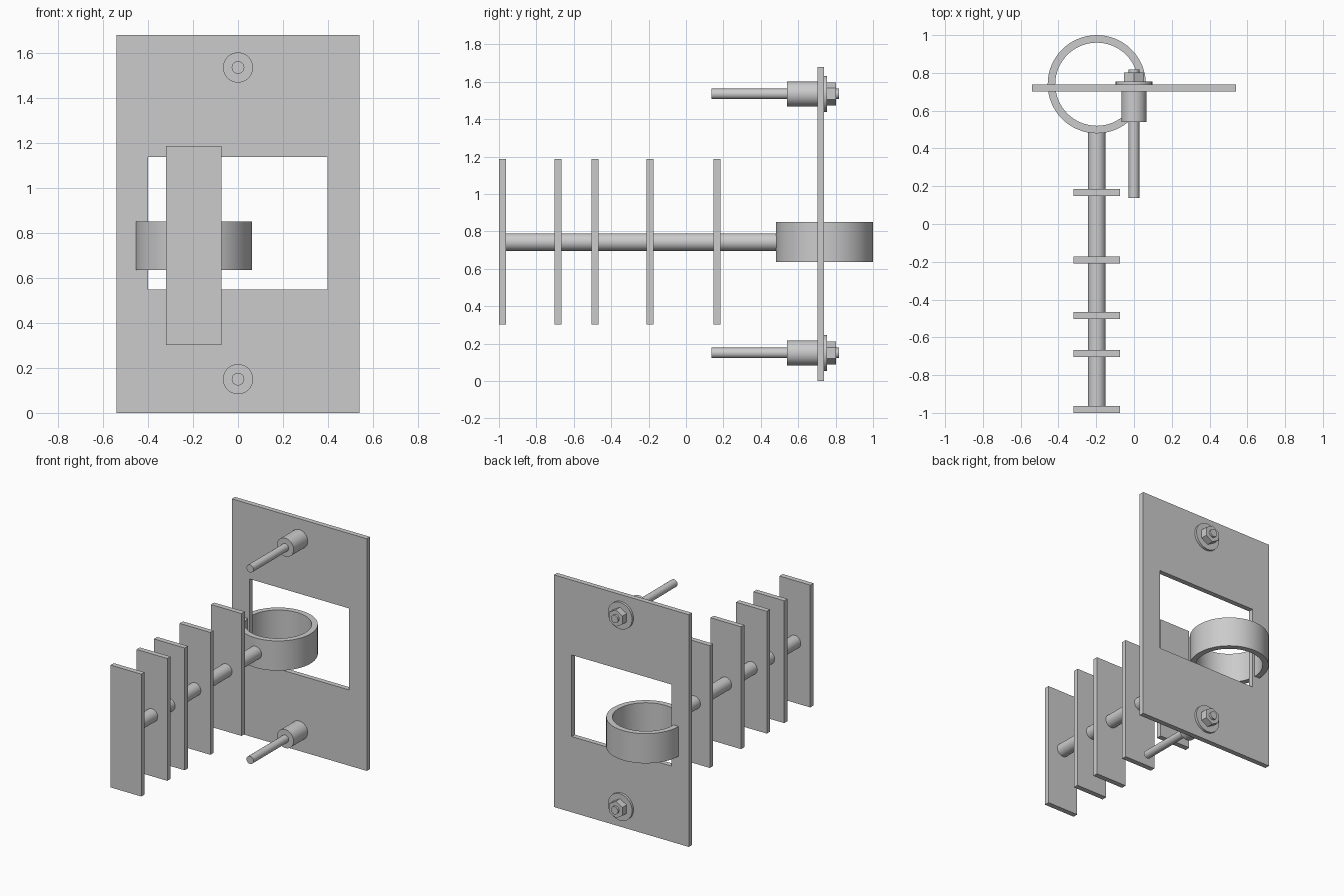
import bpy, bmesh
from math import pi
from mathutils import Matrix

if "Cube" in bpy.data.objects:
    bpy.data.objects.remove(bpy.data.objects["Cube"])


def finish(bm, name, smooth=False):
    bmesh.ops.recalc_face_normals(bm, faces=bm.faces)
    me = bpy.data.meshes.new(name)
    bm.to_mesh(me)
    bm.free()
    ob = bpy.data.objects.new(name, me)
    bpy.context.collection.objects.link(ob)
    if smooth:
        bpy.ops.object.select_all(action='DESELECT')
        ob.select_set(True)
        bpy.context.view_layer.objects.active = ob
        bpy.ops.object.shade_smooth_by_angle(angle=pi / 5)
    return ob


def box(name, x0, x1, y0, y1, z0, z1):
    bm = bmesh.new()
    m = (Matrix.Translation(((x0 + x1) / 2, (y0 + y1) / 2, (z0 + z1) / 2))
         @ Matrix.Diagonal((x1 - x0, y1 - y0, z1 - z0, 1)))
    bmesh.ops.create_cube(bm, size=1, matrix=m)
    return finish(bm, name)


def rod(name, x, z, y0, y1, r, sides=32, turn=0):
    """Capped cylinder running along y."""
    bm = bmesh.new()
    m = (Matrix.Translation((x, (y0 + y1) / 2, z)) @ Matrix.Rotation(pi / 2, 4, 'X')
         @ Matrix.Rotation(turn, 4, 'Z'))
    bmesh.ops.create_cone(bm, cap_ends=True, segments=sides, radius1=r, radius2=r,
                          depth=y1 - y0, matrix=m)
    return finish(bm, name, sides > 6)


def frame(name, outer, inner, y0, y1):
    """Rectangular plate with a rectangular opening; rects are x0, x1, z0, z1."""
    bm = bmesh.new()
    loops = [[bm.verts.new((x, y0, z)) for x, z in
              ((a, c), (b, c), (b, d), (a, d))] for a, b, c, d in (outer, inner)]
    o, n = loops
    faces = [bm.faces.new((o[i], o[(i + 1) % 4], n[(i + 1) % 4], n[i])) for i in range(4)]
    geom = bmesh.ops.extrude_face_region(bm, geom=faces, use_keep_orig=True)['geom']
    bmesh.ops.translate(bm, vec=(0, y1 - y0, 0),
                        verts=[v for v in geom if isinstance(v, bmesh.types.BMVert)])
    return finish(bm, name)


def ring(name, x, y, z0, z1, r_out, r_in, sides=64):
    """Square-section band, its profile spun around a vertical axis."""
    bm = bmesh.new()
    p = [bm.verts.new((x + r, y, z)) for r, z in
         ((r_out, z0), (r_out, z1), (r_in, z1), (r_in, z0))]
    edges = [bm.edges.new((p[i], p[(i + 1) % 4])) for i in range(4)]
    bmesh.ops.spin(bm, geom=p + edges, cent=(x, y, 0), axis=(0, 0, 1),
                   angle=2 * pi, steps=sides)
    bmesh.ops.remove_doubles(bm, verts=bm.verts, dist=1e-4)
    return finish(bm, name, True)


PLATE_Y0, PLATE_Y1 = 0.702, 0.738
AXIS_X, AXIS_Z = -0.197, 0.743

# Upright plate with its window
frame("back_plate", (-0.54, 0.54, 0, 1.68), (-0.4, 0.398, 0.548, 1.138), PLATE_Y0, PLATE_Y1)

# Band and the long spindle fixed to it
ring("ring_band", AXIS_X, 0.74, 0.635, 0.85, 0.26, 0.22)
rod("spindle", AXIS_X, AXIS_Z, -0.98, 0.487, 0.047)

# Flat vanes along the spindle
for i, y in enumerate((-1.0, -0.703, -0.504, -0.21, 0.147)):
    box(f"vane_{i + 1}", -0.32, -0.074, y, y + 0.037, 0.301, 1.186)

# Upper and lower bolts with spacer, washer and nut
for label, z in (("lower", 0.15), ("upper", 1.535)):
    rod(f"{label}_bolt", 0, z, 0.137, 0.818, 0.028, 24)
    rod(f"{label}_spacer", 0, z, 0.54, PLATE_Y0, 0.067)
    rod(f"{label}_washer", 0, z, PLATE_Y1, 0.755, 0.097)
    rod(f"{label}_nut", 0, z, 0.755, 0.803, 0.061, 6)
